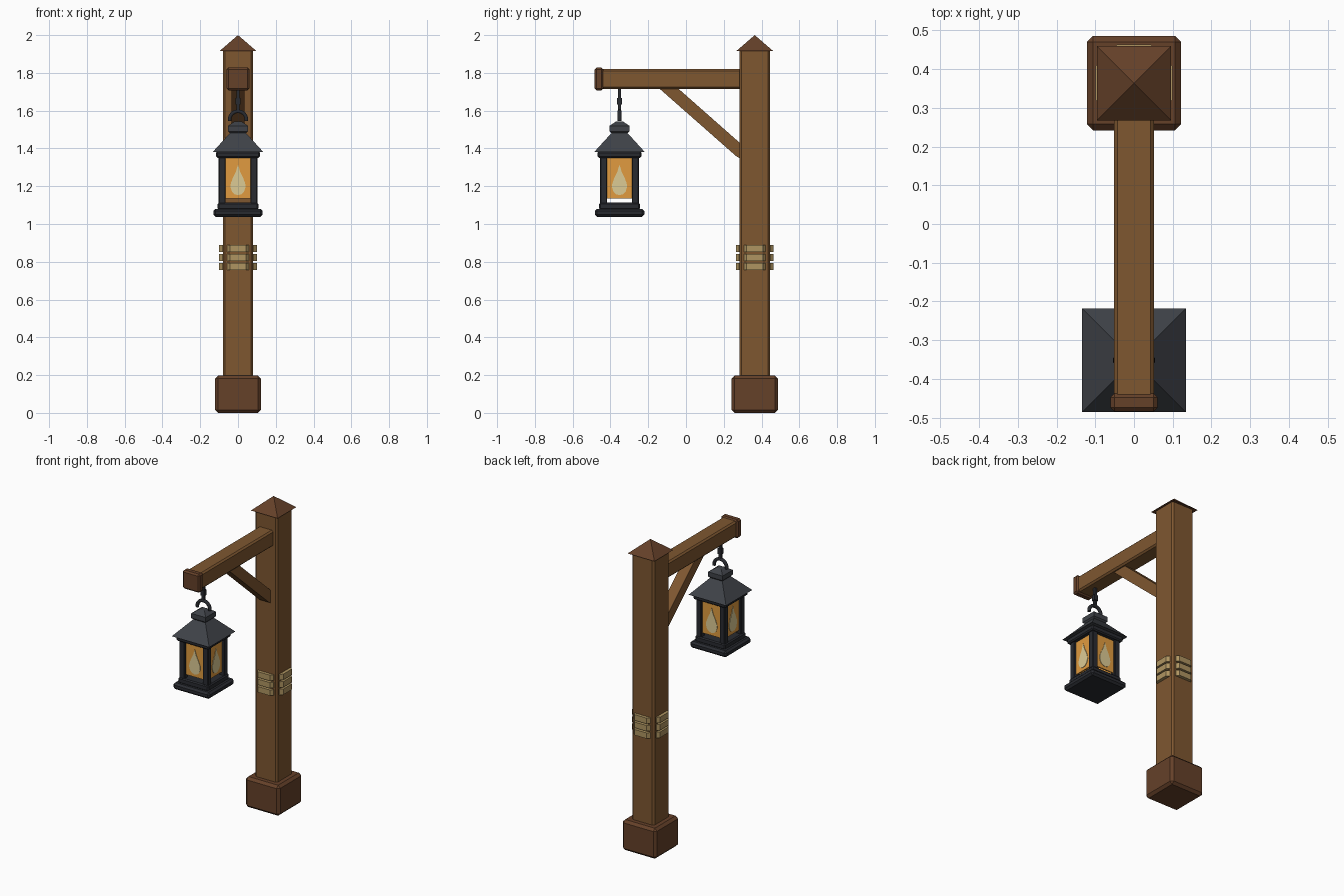
import bpy, bmesh, math
from mathutils import Matrix, Vector

if "Cube" in bpy.data.objects:
    bpy.data.objects.remove(bpy.data.objects["Cube"])

PY, LY = 0.364, -0.352   # post and lantern centres on y


def mat(name, rgb):
    m = bpy.data.materials.new(name)
    m.diffuse_color = (*rgb, 1)
    m.use_nodes = True
    m.node_tree.nodes["Principled BSDF"].inputs["Base Color"].default_value = m.diffuse_color
    return m


WOOD = mat("wood", (0.21, 0.095, 0.03))
DARK = mat("dark_wood", (0.13, 0.052, 0.022))
ROPE = mat("rope", (0.43, 0.30, 0.12))
IRON = mat("iron", (0.022, 0.024, 0.03))
ROOF = mat("roof_iron", (0.05, 0.055, 0.065))
GLASS = mat("amber_glass", (0.75, 0.33, 0.05))
FLAME = mat("flame", (0.72, 0.60, 0.30))


def finish(name, bm, m, bevel=0):
    if bevel:
        bmesh.ops.bevel(bm, geom=bm.edges[:], offset=bevel, segments=1, affect='EDGES')
    bmesh.ops.recalc_face_normals(bm, faces=bm.faces[:])
    me = bpy.data.meshes.new(name)
    bm.to_mesh(me)
    bm.free()
    me.materials.append(m)
    ob = bpy.data.objects.new(name, me)
    bpy.context.collection.objects.link(ob)
    return ob


def box(name, lo, hi, m, bevel=0):
    bm = bmesh.new()
    lo, hi = Vector(lo), Vector(hi)
    bmesh.ops.create_cube(bm, size=1, matrix=Matrix.Translation((lo + hi) / 2)
                          @ Matrix.Diagonal((*(hi - lo), 1)))
    return finish(name, bm, m, bevel)


def block(name, y, half, z0, z1, m, bevel=0):
    return box(name, (-half, y - half, z0), (half, y + half, z1), m, bevel)


def stack(name, y, levels, m):
    """Square cross-sections (half, z) joined bottom to top."""
    bm = bmesh.new()
    rings = []
    for h, z in levels:
        pts = [(0, 0)] if h == 0 else [(-h, -h), (h, -h), (h, h), (-h, h)]
        rings.append([bm.verts.new((a, y + b, z)) for a, b in pts])
    for r, s in zip(rings, rings[1:]):
        for i in range(4):
            j = (i + 1) % 4
            bm.faces.new((r[i], r[j], s[0]) if len(s) == 1 else (r[i], r[j], s[j], s[i]))
    for r in (rings[0], rings[-1]):
        if len(r) == 4:
            bm.faces.new(r)
    return finish(name, bm, m)


def prism(name, pts, direction, m, place=Matrix(), bevel=0):
    bm = bmesh.new()
    f = bm.faces.new([bm.verts.new(p) for p in pts])
    ext = bmesh.ops.extrude_face_region(bm, geom=[f])
    bmesh.ops.translate(bm, vec=direction,
                        verts=[v for v in ext['geom'] if isinstance(v, bmesh.types.BMVert)])
    # the extruded region keeps its source face, so the solid stays closed
    bmesh.ops.transform(bm, matrix=place, verts=bm.verts[:])
    return finish(name, bm, m, bevel)


def side(y, i):
    return Matrix.Translation((0, y, 0)) @ Matrix.Rotation(i * math.pi / 2, 4, 'Z')


# Post, foot and pointed cap
block("post", PY, 0.08, 0.1, 1.93, WOOD, 0.011)
block("post_foot", PY, 0.122, 0, 0.197, DARK, 0.016)
stack("post_cap", PY, [(0.096, 1.917), (0, 2.0)], DARK)

# Arm, end block and diagonal brace
box("arm", (-0.052, -0.45, 1.716), (0.052, PY - 0.07, 1.821), WOOD, 0.01)
box("arm_end", (-0.061, -0.484, 1.708), (0.061, -0.438, 1.828), DARK, 0.01)
prism("brace", [(-0.035, -0.15, 1.725), (-0.035, -0.05, 1.725),
                (-0.035, 0.29, 1.425), (-0.035, 0.29, 1.345), (-0.035, 0.268, 1.357)],
      (0.07, 0, 0), WOOD)

# Rope bands: three slabs on each post face
for i in range(4):
    for k, z in enumerate((0.757, 0.805, 0.853)):
        prism(f"rope_band_{i}_{k}", [(-0.058, -0.075, z), (-0.058, -0.083, z), (-0.043, -0.1, z),
                                     (0.043, -0.1, z), (0.058, -0.083, z), (0.058, -0.075, z)],
              (0, 0, 0.037), ROPE, side(PY, i))

# Hanging rod, collar and open hook
block("hanger_rod", LY, 0.008, 1.595, 1.72, IRON)
block("hanger_collar", LY, 0.013, 1.632, 1.667, IRON)
cu = bpy.data.curves.new("hook", 'CURVE')
cu.dimensions = '3D'
cu.bevel_depth = 0.011
cu.bevel_resolution = 1
cu.use_fill_caps = True
sp = cu.splines.new('POLY')
sp.points.add(10)
for i, p in enumerate(sp.points):
    a = math.radians(-8 + 19.6 * i)
    p.co = (0.045 * math.cos(a), LY, 1.552 + 0.045 * math.sin(a), 1)
cu.materials.append(IRON)
bpy.context.collection.objects.link(bpy.data.objects.new("hook", cu))

# Lantern top
stack("lantern_finial", LY, [(0.04, 1.478), (0.052, 1.49), (0.052, 1.52), (0.018, 1.543)], ROOF)
stack("lantern_roof", LY, [(0.134, 1.381), (0.042, 1.482)], ROOF)
block("lantern_top_plate", LY, 0.116, 1.35, 1.384, IRON, 0.007)

# Lantern base
block("lantern_base", LY, 0.131, 1.038, 1.08, IRON, 0.012)
block("lantern_base_step", LY, 0.108, 1.076, 1.113, IRON, 0.007)

# Corner posts, glass panes and flame shapes on four sides
half_flame = [(0.012, 1.275), (0.027, 1.245), (0.038, 1.215), (0.04, 1.195),
              (0.032, 1.17), (0.017, 1.157)]
outline = ([(0, 1.315)] + half_flame + [(0, 1.153)]
           + [(-x, z) for x, z in reversed(half_flame)])
for i in range(4):
    sx, sy = ((-1, -1), (1, -1), (1, 1), (-1, 1))[i]
    cx, cy = sx * 0.084, LY + sy * 0.084
    box(f"lantern_corner_{i}", (cx - 0.019, cy - 0.019, 1.108), (cx + 0.019, cy + 0.019, 1.36),
        IRON, 0.004)
    prism(f"glass_pane_{i}", [(-0.07, -0.088, 1.135), (0.07, -0.088, 1.135),
                              (0.07, -0.088, 1.355), (-0.07, -0.088, 1.355)],
          (0, 0.008, 0), GLASS, side(LY, i))
    prism(f"flame_{i}", [(x, -0.091, z) for x, z in outline], (0, 0.004, 0), FLAME, side(LY, i))
